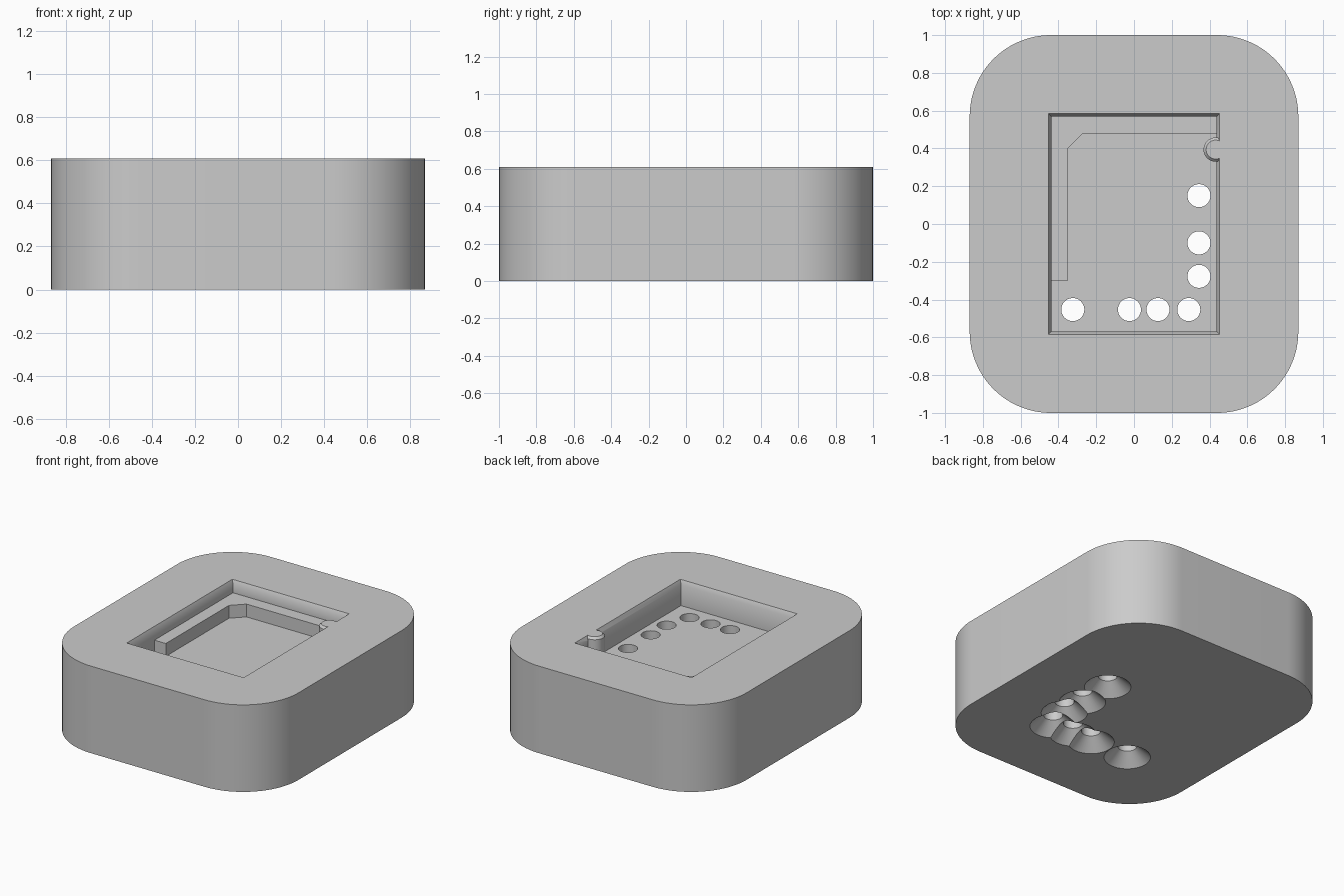
import bpy, bmesh, math

old = bpy.data.objects.get("Cube")
if old:
    bpy.data.objects.remove(old, do_unlink=True)

HEIGHT = 0.61
FLOOR = 0.435
LEDGE_TOP = 0.525

grey = bpy.data.materials.new("plain grey")
grey.use_nodes = True
colour = (0.6, 0.6, 0.6, 1)
grey.diffuse_color = colour
grey.node_tree.nodes["Principled BSDF"].inputs["Base Color"].default_value = colour


def loft(name, rings):
    """Solid through a stack of (z, outline) rings, capped at both ends."""
    bm = bmesh.new()
    loops = [[bm.verts.new((x, y, z)) for x, y in pts] for z, pts in rings]
    n = len(loops[0])
    for a, b in zip(loops, loops[1:]):
        for i in range(n):
            j = (i + 1) % n
            bm.faces.new((a[i], a[j], b[j], b[i]))
    bm.faces.new(loops[0][::-1])
    bm.faces.new(loops[-1])
    bmesh.ops.recalc_face_normals(bm, faces=bm.faces)
    mesh = bpy.data.meshes.new(name)
    bm.to_mesh(mesh)
    bm.free()
    mesh.materials.append(grey)
    obj = bpy.data.objects.new(name, mesh)
    bpy.context.collection.objects.link(obj)
    return obj


def rect(hx, hy):
    return [(-hx, -hy), (hx, -hy), (hx, hy), (-hx, hy)]


def circle(cx, cy, r, n=48):
    angles = [2 * math.pi * i / n for i in range(n)]
    return [(cx + r * math.cos(a), cy + r * math.sin(a)) for a in angles]


def rounded_rect(hx, hy, r, steps=24):
    pts = []
    for k, (sx, sy) in enumerate([(1, 1), (-1, 1), (-1, -1), (1, -1)]):
        for i in range(steps + 1):
            a = (k + i / steps) * math.pi / 2
            pts.append((sx * (hx - r) + r * math.cos(a),
                        sy * (hy - r) + r * math.sin(a)))
    return pts


def cut(target, cutter):
    """Subtract the cutter from the target, then discard it."""
    mod = target.modifiers.new("cut", "BOOLEAN")
    mod.operation = "DIFFERENCE"
    mod.solver = "EXACT"
    mod.object = cutter
    bpy.context.view_layer.objects.active = target
    bpy.ops.object.modifier_apply(modifier=mod.name)
    bpy.data.objects.remove(cutter, do_unlink=True)


# Rounded block
body = loft("body", [(z, rounded_rect(0.87, 1, 0.43)) for z in (0, HEIGHT)])

# Pocket with a chamfered rim
wall, rim = rect(0.438, 0.57), rect(0.453, 0.585)
pocket = loft("pocket_cutter", [(FLOOR, wall), (HEIGHT - 0.03, wall),
                                (HEIGHT, rim), (HEIGHT + 0.1, rim)])

# Corner ledge left standing along the back and one side of the pocket
ledge = [(-0.6, -0.3), (-0.35, -0.3), (-0.35, 0.4), (-0.27, 0.48),
         (0.6, 0.48), (0.6, 0.7), (-0.6, 0.7)]
cut(pocket, loft("ledge", [(FLOOR - 0.1, ledge), (LEDGE_TOP, ledge)]))

# Locating pin left standing in the side wall, flush with the top
base, tip = circle(0.432, 0.394, 0.064), circle(0.432, 0.394, 0.05)
cut(pocket, loft("pin", [(FLOOR - 0.1, base), (HEIGHT - 0.015, base),
                         (HEIGHT, tip), (HEIGHT + 0.2, tip)]))
cut(body, pocket)

# Through holes, countersunk from below
R, WIDE, SINK = 0.061, 0.148, 0.08
flare = WIDE + (WIDE - R) / SINK * 0.04
holes = [(0.344, y) for y in (0.15, -0.1, -0.277)]
holes += [(x, -0.453) for x in (0.29, 0.127, -0.024, -0.324)]
for x, y in holes:
    cut(body, loft("hole_cutter", [(-0.04, circle(x, y, flare)),
                                   (SINK, circle(x, y, R)),
                                   (HEIGHT - 0.1, circle(x, y, R))]))

# Smooth curves, sharp edges
bpy.ops.object.select_all(action="DESELECT")
body.select_set(True)
bpy.context.view_layer.objects.active = body
bpy.ops.object.shade_smooth_by_angle(angle=math.radians(30))
